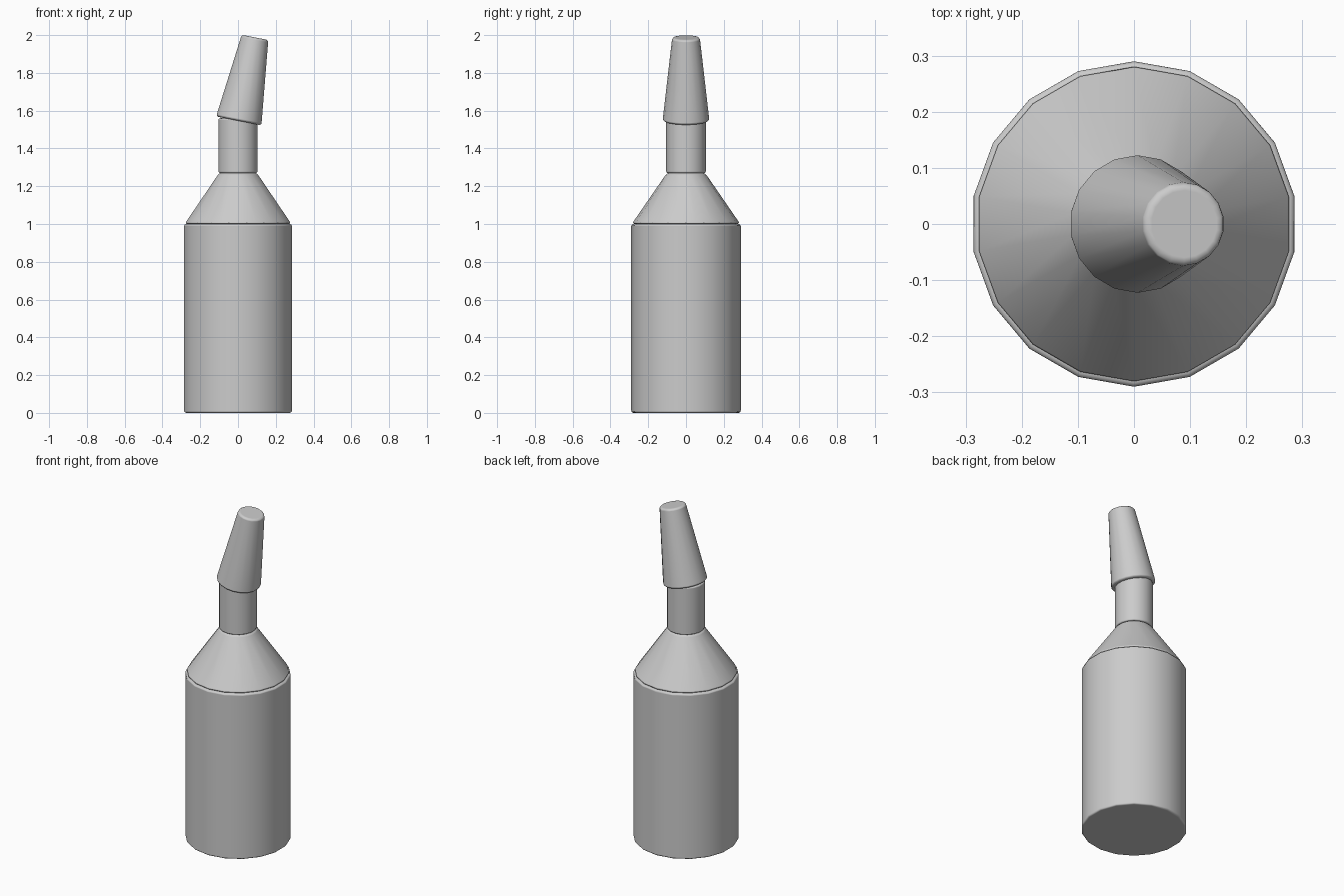
import bpy
from math import radians, sin, cos
from mathutils import Vector

cube = bpy.data.objects.get("Cube")
if cube:
    bpy.data.objects.remove(cube)

SIDES = 18

grey = bpy.data.materials.new("plain grey")
grey.use_nodes = True
GREY = (0.6, 0.6, 0.6, 1)
grey.diffuse_color = GREY
grey.node_tree.nodes["Principled BSDF"].inputs["Base Color"].default_value = GREY


def tapered(name, base, bottom_radius, top_radius, height, bevel, tilt=0):
    """Rounded cone frustum standing on base, leaning towards +x by tilt degrees."""
    a = radians(tilt)
    centre = Vector(base) + Vector((sin(a), 0, cos(a))) * height / 2
    bpy.ops.mesh.primitive_cone_add(
        vertices=SIDES, radius1=bottom_radius, radius2=top_radius,
        depth=height, location=centre, rotation=(0, a, 0))
    part = bpy.context.object
    part.name = name
    part.data.materials.append(grey)
    bpy.ops.object.shade_smooth_by_angle(angle=radians(30))
    # Soften only the two rims
    mod = part.modifiers.new("rounded rims", "BEVEL")
    mod.width = bevel
    mod.segments = 3
    mod.limit_method = "ANGLE"
    mod.angle_limit = radians(30)
    mod.harden_normals = True
    return part


# Bottle, from the ground up
tapered("bottle_body", (0, 0, 0), 0.29, 0.29, 1.0, 0.012)
tapered("bottle_shoulder", (0, 0, 1.0), 0.287, 0.1, 0.272, 0.016)
tapered("bottle_neck", (0, 0, 1.27), 0.105, 0.105, 0.29, 0.01)

# Tilted nozzle cap on the neck
tapered("nozzle_cap", (0.004, 0, 1.546), 0.124, 0.073, 0.45, 0.013, tilt=11)
